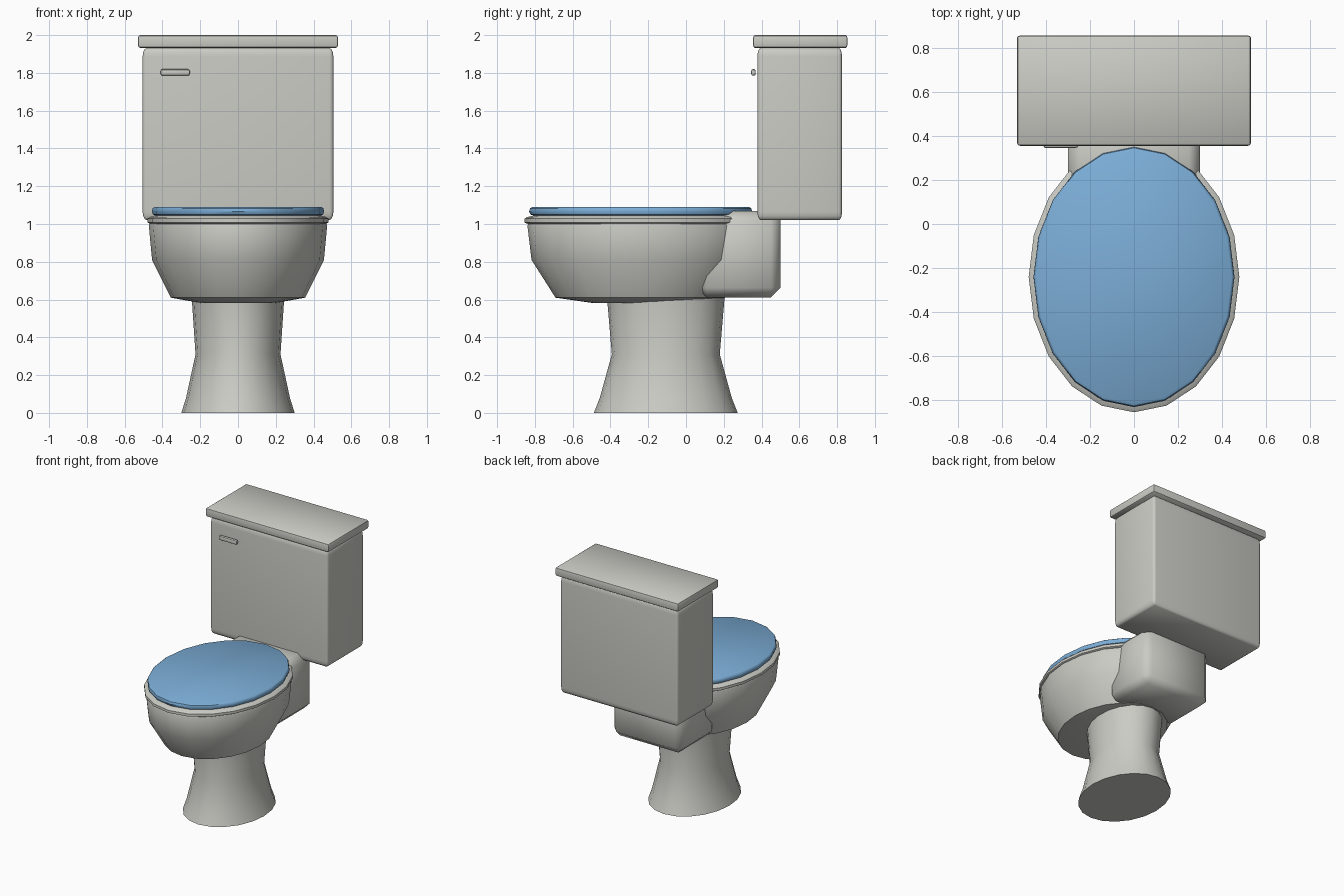
import bpy, bmesh, math
from mathutils import Vector

default = bpy.data.objects.get("Cube")
if default:
    bpy.data.objects.remove(default, do_unlink=True)


def material(name, rgb):
    m = bpy.data.materials.new(name)
    m.use_nodes = True
    m.diffuse_color = (*rgb, 1)
    m.node_tree.nodes["Principled BSDF"].inputs["Base Color"].default_value = (*rgb, 1)
    return m


ceramic = material("warm grey ceramic", (0.60, 0.60, 0.56))
blue = material("blue plastic", (0.20, 0.42, 0.68))


def finish(name, bm, mat, angle=40):
    bmesh.ops.recalc_face_normals(bm, faces=bm.faces)
    mesh = bpy.data.meshes.new(name)
    bm.to_mesh(mesh)
    bm.free()
    mesh.materials.append(mat)
    ob = bpy.data.objects.new(name, mesh)
    bpy.context.collection.objects.link(ob)
    bpy.ops.object.select_all(action='DESELECT')
    ob.select_set(True)
    bpy.context.view_layer.objects.active = ob
    bpy.ops.object.shade_smooth_by_angle(angle=math.radians(angle))
    return ob


def oval(name, profile, centre_y, mat, ratio=1.27, sides=20):
    """Stack of elliptical rings from (half width, z) pairs, capped at both ends."""
    bm = bmesh.new()
    rings = []
    for rx, z in profile:
        rings.append([bm.verts.new((rx * math.cos(a), centre_y + rx * ratio * math.sin(a), z))
                      for a in (math.tau * i / sides for i in range(sides))])
    for low, high in zip(rings, rings[1:]):
        for i in range(sides):
            j = (i + 1) % sides
            bm.faces.new((low[i], low[j], high[j], high[i]))
    bm.faces.new(rings[0])
    bm.faces.new(rings[-1])
    return finish(name, bm, mat)


def box(name, low, high, bevel, segments, mat, angle=40):
    """Box between two corners, with its own bevel width along each axis."""
    low, high, bevel = Vector(low), Vector(high), Vector(bevel)
    bm = bmesh.new()
    bmesh.ops.create_cube(bm, size=1)
    for v in bm.verts:
        v.co = Vector(v.co[i] * (high[i] - low[i]) / bevel[i] for i in range(3))
    bmesh.ops.bevel(bm, geom=bm.edges[:], offset=1, segments=segments,
                    profile=0.5, affect='EDGES')
    for v in bm.verts:
        v.co = Vector(v.co[i] * bevel[i] for i in range(3)) + (low + high) / 2
    return finish(name, bm, mat, angle)


# Pedestal and bowl
oval("pedestal", [(0.30, 0), (0.275, 0.08), (0.225, 0.31), (0.245, 0.61)], -0.107, ceramic)
oval("bowl", [(0.2, 0.582), (0.355, 0.61), (0.455, 0.81), (0.472, 0.99), (0.465, 1.01)],
     -0.24, ceramic)

# Seat ring and closed lid
oval("seat", [(0.465, 1.0), (0.478, 1.008), (0.478, 1.028), (0.468, 1.037), (0.42, 1.05)],
     -0.24, ceramic, 1.285)
oval("seat_lid", [(0.435, 1.043), (0.45, 1.05), (0.456, 1.066), (0.452, 1.083), (0.443, 1.09)],
     -0.24, blue, 1.295)

# Block joining bowl and tank
box("tank_support", (-0.3, 0.06, 0.612), (0.3, 0.5, 1.07), (0.05, 0.05, 0.05), 1, ceramic, 50)

# Tank, its cover and the flush handle
box("tank", (-0.505, 0.378, 1.02), (0.505, 0.826, 1.932), (0.022, 0.018, 0.045), 3, ceramic)
box("tank_cover", (-0.53, 0.355, 1.932), (0.53, 0.855, 2.0), (0.012, 0.01, 0.018), 2, ceramic)
box("flush_handle", (-0.41, 0.345, 1.785), (-0.255, 0.369, 1.82), (0.01, 0.008, 0.012), 2, ceramic)
